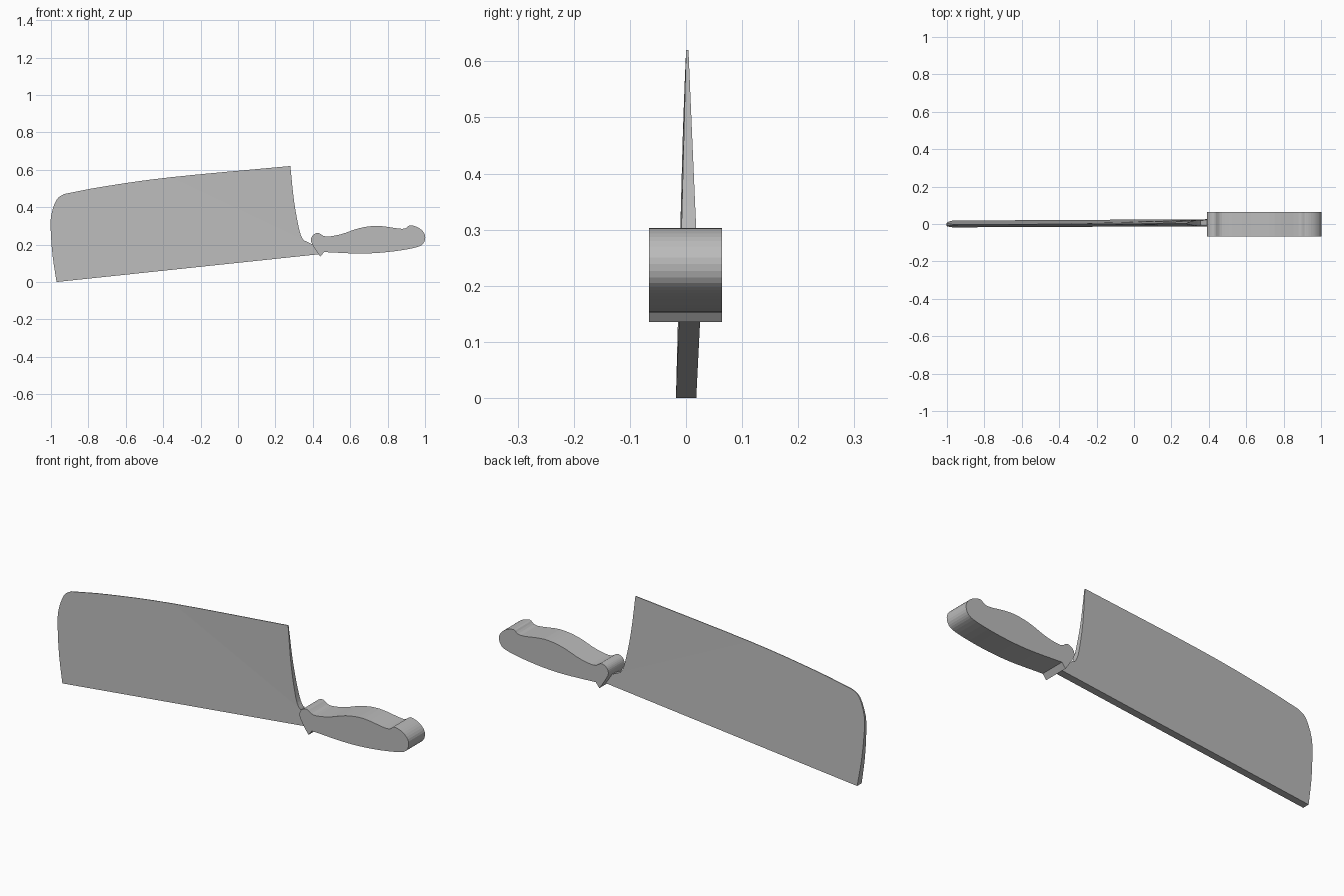
import bpy
import bmesh
from mathutils import Vector

# Remove the default object
default = bpy.data.objects.get("Cube")
if default:
    bpy.data.objects.remove(default, do_unlink=True)

# One plain grey for the whole model
grey = bpy.data.materials.new("plain_grey")
grey.use_nodes = True
colour = (0.5, 0.5, 0.5, 1)
grey.diffuse_color = colour
grey.node_tree.nodes["Principled BSDF"].inputs["Base Color"].default_value = colour


def smooth_path(points, steps):
    """Sample a Catmull-Rom curve through the given (x, z) points."""
    pts = [Vector(p) for p in points]
    padded = [2 * pts[0] - pts[1]] + pts + [2 * pts[-1] - pts[-2]]
    path = []
    for a, b, c, d in zip(padded, padded[1:], padded[2:], padded[3:]):
        for i in range(steps):
            t = i / steps
            path.append(b + ((c - a) * t + (2 * a - 5 * b + 4 * c - d) * t ** 2
                             + (3 * b - a - 3 * c + d) * t ** 3) / 2)
    return path + [pts[-1]]


def build_slab(name, outline, front_y, back_y, panels):
    """Close an outline between two side surfaces, each split into panels."""
    bm = bmesh.new()
    front = [bm.verts.new((p.x, front_y(p), p.y)) for p in outline]
    back = [bm.verts.new((p.x, back_y(p), p.y)) for p in outline]
    for side in (front, back):
        for panel in panels:
            bm.faces.new([side[i] for i in panel])
    count = len(outline)
    for i in range(count):
        j = (i + 1) % count
        bm.faces.new((front[i], front[j], back[j], back[i]))
    bmesh.ops.recalc_face_normals(bm, faces=bm.faces)
    mesh = bpy.data.meshes.new(name)
    bm.to_mesh(mesh)
    bm.free()
    mesh.materials.append(grey)
    obj = bpy.data.objects.new(name, mesh)
    bpy.context.collection.objects.link(obj)
    return obj


# Blade outline: rounded tip, gently bowed spine, hollow heel
tip = smooth_path([(-.97, 0), (-.99, .13), (-1, .25), (-1, .35),
                   (-.97, .44), (-.93, .47)], 3)
spine = smooth_path([(-.93, .47), (-.72, .51), (-.36, .56), (.28, .62)], 4)
heel = smooth_path([(.28, .62), (.3, .43), (.33, .27), (.355, .215)], 4)
tang = [Vector((.4, .2)), Vector((.45, .15))]
blade_outline = tip + spine[1:] + heel[1:] + tang

# A shallow crease runs from the heel up to the spine
fold = len(tip) + 7
notch = len(blade_outline) - 3
blade_panels = [
    list(range(fold, notch + 1)),
    [fold, notch, notch + 1],
    list(range(fold + 1)) + list(range(notch + 1, len(blade_outline))),
]
notch_point = blade_outline[notch]


def dent(p):
    return 0.004 if p == notch_point else 0


# The blade is a wedge: wide at the lower edge, thin along the spine
def blade_front(p):
    return -.018 + .0016 * (p.x + 1) + .026 * p.y + dent(p)


def blade_back(p):
    return .018 + .0097 * (p.x + 1) - .042 * p.y - dent(p)


build_slab("blade", blade_outline, blade_front, blade_back, blade_panels)

# Handle outline: front bump, swelling grip, hooked butt, finger guard
grip = smooth_path([(.44, .135), (.41, .18), (.39, .22), (.4, .25), (.43, .262),
                    (.47, .243), (.55, .255), (.65, .288), (.75, .3),
                    (.88, .284), (.92, .303), (.97, .287), (1, .25),
                    (.99, .205), (.94, .182), (.8, .16), (.65, .152),
                    (.46, .16)], 4)
build_slab("handle", grip, lambda p: -.066, lambda p: .064,
           [range(len(grip))])
